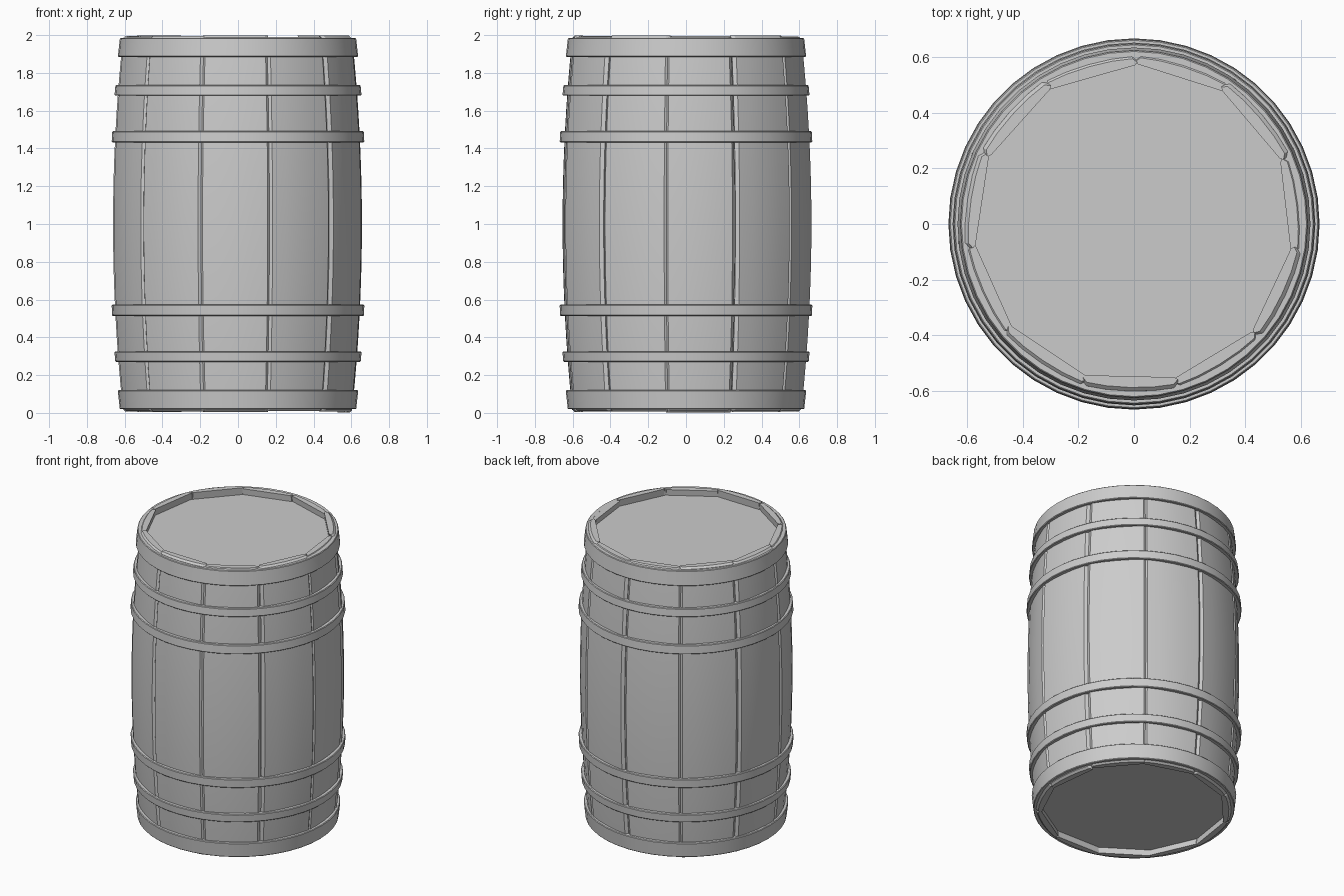
import bpy, bmesh, math, random

if "Cube" in bpy.data.objects:
    bpy.data.objects.remove(bpy.data.objects["Cube"])

random.seed(4)
STAVES = 11
HALF = math.pi / STAVES


def radius(z):
    # Bulging barrel silhouette, widest at mid height
    return 0.668 - 0.055 * (z - 1) ** 2


def loft(name, rings, closed):
    # Skin a list of equal-length point rings; cap the ends unless closed
    bm = bmesh.new()
    rows = [[bm.verts.new(p) for p in ring] for ring in rings]
    n = len(rows[0])
    for i in range(len(rows) if closed else len(rows) - 1):
        a, b = rows[i], rows[(i + 1) % len(rows)]
        for j in range(n):
            k = (j + 1) % n
            bm.faces.new((a[j], a[k], b[k], b[j]))
    if not closed:
        bm.faces.new(rows[0])
        bm.faces.new(rows[-1])
    bmesh.ops.recalc_face_normals(bm, faces=bm.faces)
    me = bpy.data.meshes.new(name)
    bm.to_mesh(me)
    bm.free()
    ob = bpy.data.objects.new(name, me)
    bpy.context.collection.objects.link(ob)
    bpy.ops.object.select_all(action='DESELECT')
    ob.select_set(True)
    bpy.context.view_layer.objects.active = ob
    bpy.ops.object.shade_smooth_by_angle(angle=math.radians(25))
    return ob


def stave(index):
    # Slightly cambered plank with chamfered long edges and ends
    angle = math.radians(-91) + index * 2 * HALF + random.uniform(-.012, .012)
    ca, sa = math.cos(angle), math.sin(angle)
    shift = random.uniform(-.003, .003)
    bottom, top = random.uniform(.0, .012), 2 - random.uniform(.0, .012)
    levels = [(bottom, .012), (bottom + .012, 0)]
    levels += [(0.15 + 1.7 * i / 14, 0) for i in range(15)]
    levels += [(top - .012, 0), (top, .012)]
    rings = []
    for z, inset in levels:
        R = radius(z) + shift
        w = R * math.sin(HALF) - .001
        face = R * math.cos(HALF) - inset
        inner = R - .062
        wi = inner * math.tan(HALF) - .002
        section = [(-wi, inner), (-w, face - .018), (-w + .014, face),
                   (-w * .5, face + .011), (0, face + .015), (w * .5, face + .011),
                   (w - .014, face), (w, face - .018), (wi, inner)]
        rings.append([(r * ca - t * sa, r * sa + t * ca, z) for t, r in section])
    loft(f"stave_{index + 1}", rings, False)


def hoop(name, z0, z1):
    # Flat metal band that follows the slope of the barrel
    out, inn, c = .011, -.035, .004
    profile = [(radius(z0) + inn, z0), (radius(z0) + out - c, z0),
               (radius(z0) + out, z0 + c), (radius(z1) + out, z1 - c),
               (radius(z1) + out - c, z1), (radius(z1) + inn, z1)]
    n = 44
    rings = [[(r * math.cos(2 * math.pi * i / n), r * math.sin(2 * math.pi * i / n), z)
              for r, z in profile] for i in range(n)]
    loft(name, rings, True)


for i in range(STAVES):
    stave(i)

# Three hoops mirrored about mid height
for label, z0, z1 in [("end", 1.885, 1.985), ("middle", 1.68, 1.735), ("inner", 1.432, 1.492)]:
    hoop(f"{label}_hoop_top", z0, z1)
    hoop(f"{label}_hoop_bottom", 2.005 - z1, 2.005 - z0)

# Recessed heads
for name, z in [("lid", 1.93), ("base", 0.07)]:
    bpy.ops.mesh.primitive_cylinder_add(vertices=44, radius=.58, depth=.04, location=(0, 0, z))
    bpy.context.object.name = name
    bpy.ops.object.shade_smooth_by_angle(angle=math.radians(25))
